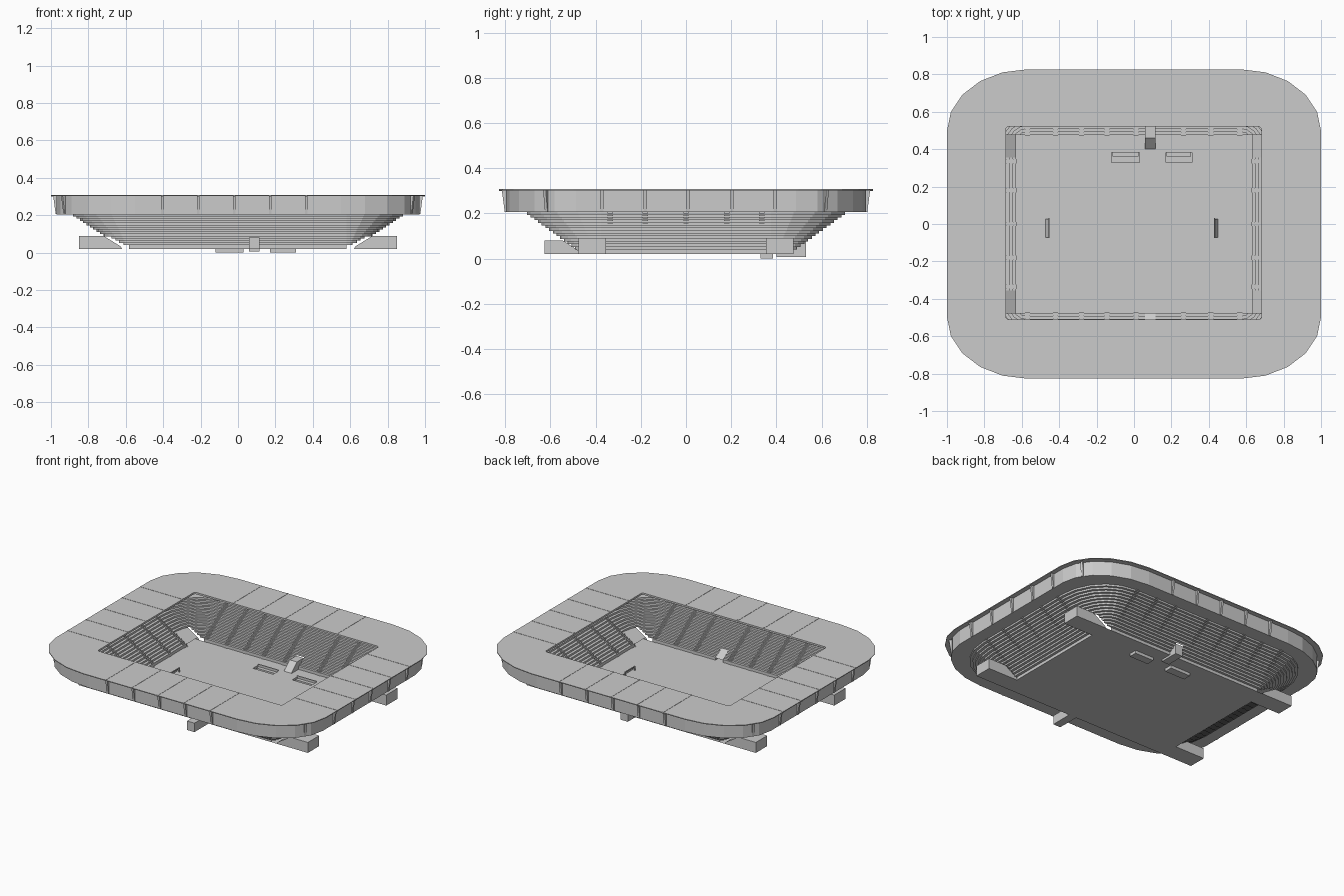
import bpy, bmesh, math

if "Cube" in bpy.data.objects:
    bpy.data.objects.remove(bpy.data.objects["Cube"])

ROWS = 15


def finish(name, bm):
    bmesh.ops.remove_doubles(bm, verts=bm.verts, dist=1e-5)
    bmesh.ops.recalc_face_normals(bm, faces=bm.faces)
    me = bpy.data.meshes.new(name)
    bm.to_mesh(me)
    bm.free()
    ob = bpy.data.objects.new(name, me)
    bpy.context.collection.objects.link(ob)
    return ob


def loop(hx, hy, rx, ry, z, n=5, cx=0, cy=0):
    """Rounded rectangle with elliptical corners."""
    pts = []
    for q, (sx, sy) in enumerate(((1, 1), (-1, 1), (-1, -1), (1, -1))):
        for i in range(n + 1):
            a = math.pi / 2 * (q + i / n)
            pts.append((cx + sx * (hx - rx) + rx * math.cos(a),
                        cy + sy * (hy - ry) + ry * math.sin(a), z))
    return pts


def loft(loops, closed=False):
    bm = bmesh.new()
    rings = [[bm.verts.new(p) for p in l] for l in loops]
    pairs = list(zip(rings, rings[1:]))
    if closed:
        pairs.append((rings[-1], rings[0]))
    for a, b in pairs:
        for i in range(len(a)):
            j = (i + 1) % len(a)
            bm.faces.new((a[i], a[j], b[j], b[i]))
    return bm


def prism(name, pts, axis, a, b, sign=1, closed=True, caps=True):
    """Extrude a (u, z) profile along x or y from a to b."""
    bm = bmesh.new()
    ends = [[bm.verts.new((c, sign * u, z) if axis == 'x' else (sign * u, c, z))
             for u, z in pts] for c in (a, b)]
    n = len(pts)
    for i in range(n if closed else n - 1):
        j = (i + 1) % n
        bm.faces.new((ends[0][i], ends[0][j], ends[1][j], ends[1][i]))
    if caps:
        for e in ends:
            bm.faces.new(e)
    return finish(name, bm)


def box(name, x0, x1, y0, y1, z0, z1):
    return prism(name, [(y0, z0), (y1, z0), (y1, z1), (y0, z1)], 'x', x0, x1)


def ring(t, z):
    return loop(.63 + .27 * t, .475 + .245 * t, .05 + .27 * t, .1 + .245 * t, z)


def steps(u0, u1, n, lift=0.0):
    """Stepped seating profile as (u, z) pairs."""
    pts = [(u0, .02)]
    for i in range(n):
        z = .04 + .165 * i / (n - 1) + lift
        pts += [(u0 + (u1 - u0) * i / n, z), (u0 + (u1 - u0) * (i + 1) / n, z)]
    return pts


# Stepped seating bowl with openings for the tunnels
bm = loft([ring(t, z) for t, z in steps(0, 1, ROWS)])
for co, no in [((0, s * y, 0), (0, 1, 0)) for s in (1, -1) for y in (.355, .475)] + \
              [((x, 0, 0), (1, 0, 0)) for x in (.06, .115)]:
    bmesh.ops.bisect_plane(bm, geom=bm.verts[:] + bm.edges[:] + bm.faces[:],
                           plane_co=co, plane_no=no)
gone = []
for f in bm.faces:
    c = f.calc_center_median()
    if (c.z < .088 and .355 < abs(c.y) < .475 and abs(c.x) > .58) or \
       (c.z < .078 and .06 < c.x < .115):
        gone.append(f)
bmesh.ops.delete(bm, geom=gone, context='FACES')
finish("seating_bowl", bm)

# Stairways between seating blocks
for s in (1, -1):
    for x in (-.57, -.42, -.28, -.145, .01, .265, .41, .565):
        prism("stairway", steps(.472, .718, ROWS * 2, .001), 'x', x - .014, x + .014,
              s, closed=False, caps=False)
    for y in (-.335, -.18, 0, .18, .335):
        prism("stairway", steps(.627, .898, ROWS * 2, .001), 'y', y - .012, y + .012,
              s, closed=False, caps=False)

# Corner tunnels, front tunnel and back tunnel
for s in (1, -1):
    for y in (-.475, .355):
        prism("corner_tunnel", [(.62, .02), (.85, .02), (.85, .09), (.72, .09), (.63, .035)],
              'y', y, y + .12, s, closed=False)
prism("front_tunnel", [(.475, .02), (.625, .02), (.625, .08), (.545, .08), (.475, .035)],
      'x', .06, .115, -1, closed=False)
prism("back_tunnel", [(.40, .006), (.53, .006), (.53, .075), (.46, .075), (.40, .022)],
      'x', .06, .115, closed=False)

# Pitch floor with two sunken dugouts
xs = [-.63, -.58, -.12, .03, .17, .31, .58, .63]
ys = [-.475, -.375, .33, .385, .475]
bm = bmesh.new()
for i in range(len(xs) - 1):
    for j in range(len(ys) - 1):
        x0, x1, y0, y1 = xs[i], xs[i + 1], ys[j], ys[j + 1]
        if j == 2 and i in (2, 4):
            continue
        bm.faces.new([bm.verts.new(p) for p in
                      ((x0, y0, .02), (x1, y0, .02), (x1, y1, .02), (x0, y1, .02))])
finish("pitch_floor", bm)
for x0, x1 in ((-.12, .03), (.17, .31)):
    prism("dugout", [(.33, .02), (.33, 0), (.385, 0), (.385, .02)], 'x', x0, x1, closed=False)
    box("dugout_bench", x0 + .005, x1 - .005, .36, .384, 0, .011)
    box("dugout_rail", x0, x1, .382, .388, .02, .028)

# Goals
for x, s in ((-.455, -1), (.43, 1)):
    for y in (-.073, .028):
        box("goal_post", x - .003, x + .003, y - .003, y + .003, .02, .05)
    box("goal_bar", x - .003, x + .003, -.076, .031, .046, .051)
    prism("goal_net", [(s * x, .05), (s * x + .018, .02)], 'y', -.073, .028, s,
          closed=False, caps=False)

# Concourse ledge behind the stands and outer wall
finish("concourse", loft([ring(1, .205), loop(.97, .797, .42, .31, .205)]))
finish("outer_wall", loft([loop(.97, .797, .42, .31, z) for z in (.205, .304)]))


# Flat roof ring with rectangular opening
def hole(z):
    return loop(.683, .515, .015, .015, z, cx=-.002, cy=.005)


finish("roof", loft([hole(.302), hole(.307), loop(1, .827, .43, .33, .307),
                     loop(1, .827, .43, .33, .302)], closed=True))
finish("roof_fascia", loft([hole(.295), hole(.304)]))

# Roof ribs and wall fins below them
for s in (1, -1):
    for x in (-.405, -.212, -.02, .172, .365):
        prism("roof_rib", [(.52, .300), (.827, .300), (.827, .3085), (.52, .3085)],
              'x', x - .005, x + .005, s)
        prism("wall_fin", [(.785, .207), (.802, .207), (.815, .303), (.785, .303)],
              'x', x - .007, x + .007, s)
    for y in (-.373, -.18, .01, .203, .395):
        prism("roof_rib", [(.685, .300), (1, .300), (1, .3085), (.685, .3085)],
              'y', y - .005, y + .005, s)
        prism("wall_fin", [(.958, .207), (.975, .207), (.988, .303), (.958, .303)],
              'y', y - .007, y + .007, s)
    for sy in (1, -1):
        fin = prism("corner_fin", [(-.01, .207), (.006, .207), (.02, .303), (-.01, .303)],
                    'y', -.007, .007)
        fin.location = (s * .925, sy * .615, 0)
        fin.rotation_euler.z = math.atan2(sy * .55, s * .8)
